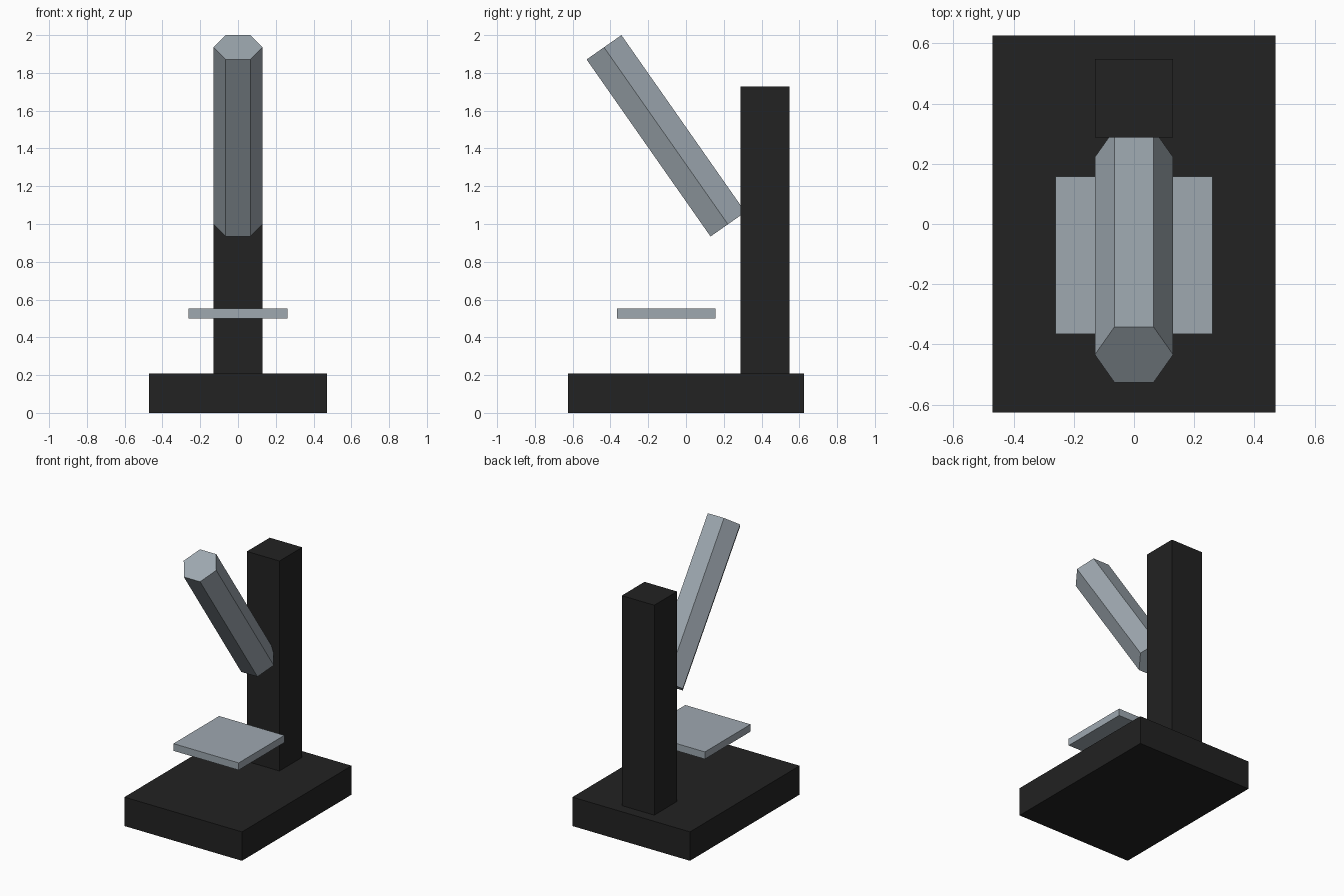
import bpy, math

if "Cube" in bpy.data.objects:
    bpy.data.objects.remove(bpy.data.objects["Cube"])


def material(name, rgb):
    m = bpy.data.materials.new(name)
    m.diffuse_color = (*rgb, 1)
    m.use_nodes = True
    m.node_tree.nodes["Principled BSDF"].inputs["Base Color"].default_value = m.diffuse_color
    return m


black = material("black", (0.016, 0.016, 0.016))
steel = material("steel grey", (0.342, 0.392, 0.434))


def box(name, x, y, z, mat):
    """Box from (min, max) ranges on each axis."""
    centre = [(a + b) / 2 for a, b in (x, y, z)]
    bpy.ops.mesh.primitive_cube_add(size=1, location=centre)
    ob = bpy.context.object
    ob.name = name
    ob.scale = [b - a for a, b in (x, y, z)]
    bpy.ops.object.transform_apply(location=False, rotation=False, scale=True)
    ob.data.materials.append(mat)


# foot, upright column and specimen plate
box("base", (-0.47, 0.47), (-0.626, 0.626), (0, 0.209), black)
box("column", (-0.13, 0.13), (0.288, 0.548), (0.209, 1.727), black)
box("stage", (-0.261, 0.261), (-0.365, 0.157), (0.5, 0.552), steel)

# tilted six-sided tube, corners to the left and right
bpy.ops.mesh.primitive_cylinder_add(
    vertices=6, radius=0.13, depth=1.144, location=(0, -0.106, 1.467),
    rotation=(math.radians(35), 0, math.radians(0)))
tube = bpy.context.object
tube.name = "eyepiece_tube"
tube.data.materials.append(steel)
# turn the hexagon about its own axis
for v in tube.data.vertices:
    v.co.x, v.co.y = -v.co.y, v.co.x
